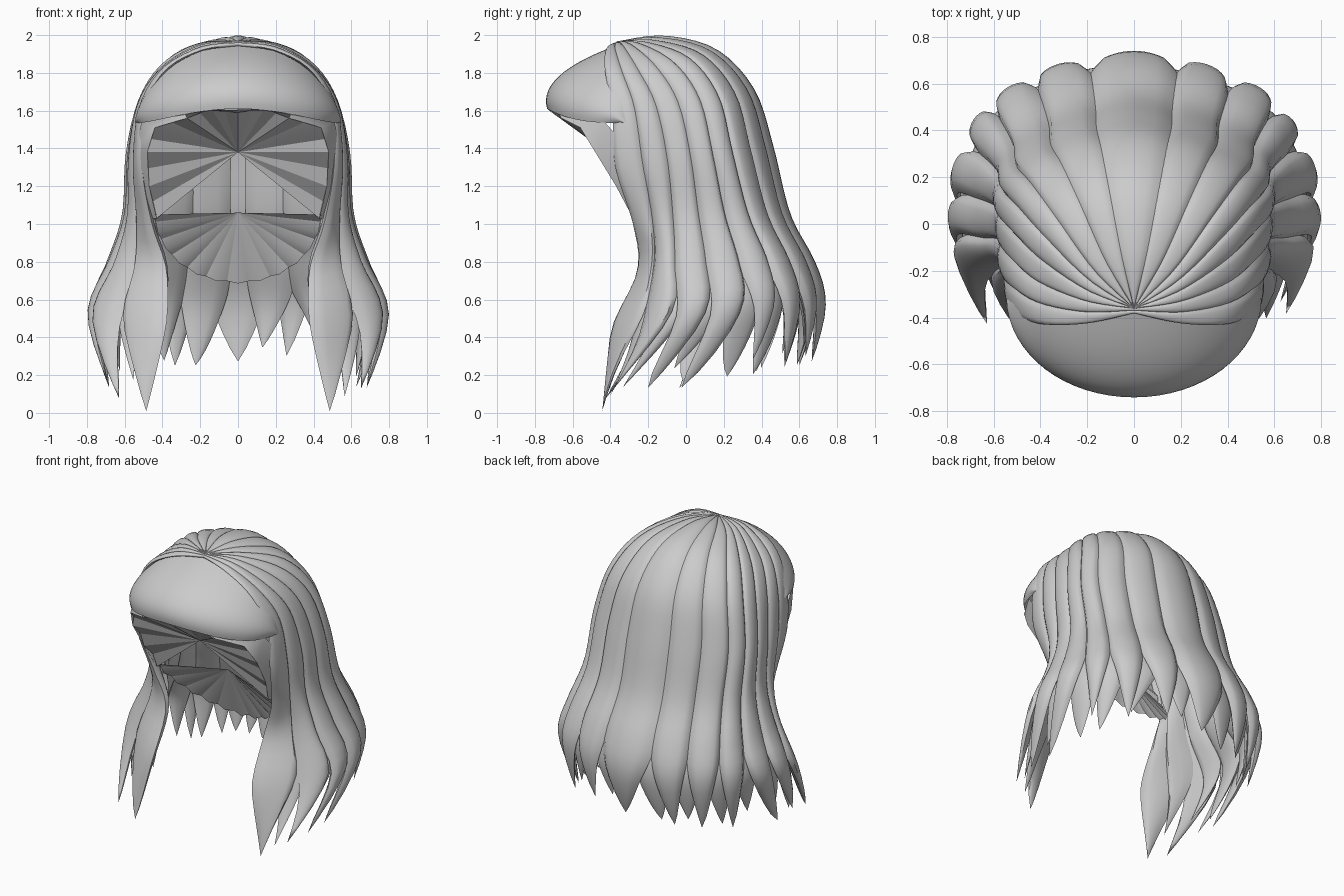
import bpy, bmesh, math, random
from mathutils import Vector as V

if "Cube" in bpy.data.objects:
    bpy.data.objects.remove(bpy.data.objects["Cube"])

random.seed(4)
hair = bpy.data.materials.new("hair_grey")
hair.diffuse_color = (0.6, 0.6, 0.6, 1)
hair.use_nodes = True
hair.node_tree.nodes["Principled BSDF"].inputs["Base Color"].default_value = hair.diffuse_color

# Drape guides from crown to tip: back, back diagonal, side, front edge
GUIDES = [
    [(0, -.36, 1.96), (0, -.12, 1.985), (0, .15, 1.91), (0, .34, 1.70), (0, .43, 1.40),
     (0, .51, 1.05), (0, .63, .80), (0, .70, .55), (0, .66, .24)],
    [(0, -.36, 1.96), (.17, -.20, 1.955), (.33, .02, 1.87), (.44, .17, 1.67), (.50, .24, 1.38),
     (.51, .32, 1.05), (.56, .42, .80), (.61, .48, .55), (.60, .40, .17)],
    [(0, -.36, 1.96), (.20, -.33, 1.94), (.40, -.25, 1.81), (.51, -.16, 1.63), (.555, -.10, 1.35),
     (.56, -.07, 1.05), (.63, -.06, .80), (.755, -.08, .50), (.66, -.36, .09)],
    [(0, -.38, 1.95), (.20, -.42, 1.92), (.39, -.42, 1.81), (.50, -.38, 1.60), (.51, -.36, 1.30),
     (.46, -.27, 1.00), (.39, -.25, .75), (.40, -.39, .42), (.46, -.45, .00)],
]


def spline(a, b, c, d, f):
    return (b * 2 + (c - a) * f + (a * 2 - b * 5 + c * 4 - d) * f * f
            + (b * 3 - a - c * 3 + d) * f ** 3) / 2


def key(i, row):
    if abs(i) > 3:
        return key(int(math.copysign(3, i)), row) * 2 - key(int(math.copysign(2, i)), row)
    p = V(GUIDES[abs(i)][row])
    if i < 0:
        p.x = -p.x
    return p


def drape(s, t):
    """Point on the hair surface: s runs around the head, t from crown to tip."""
    s = max(-3.05, min(3.05, s))
    r = min(max(t, 0), 1) * 8
    j, i = min(int(r), 7), math.floor(s)
    rows = [spline(*(key(i + k, min(max(j + m, 0), 8)) for k in (-1, 0, 1, 2)), s - i)
            for m in (-1, 0, 1, 2)]
    return spline(*rows, r - j)


def finish(name, verts, faces, angle=50):
    me = bpy.data.meshes.new(name)
    me.from_pydata(verts, [], faces)
    bm = bmesh.new()
    bm.from_mesh(me)
    bmesh.ops.remove_doubles(bm, verts=bm.verts, dist=1e-5)
    bmesh.ops.recalc_face_normals(bm, faces=bm.faces)
    bm.to_mesh(me)
    bm.free()
    me.shade_smooth()
    me.set_sharp_from_angle(angle=math.radians(angle))
    me.materials.append(hair)
    ob = bpy.data.objects.new(name, me)
    bpy.context.collection.objects.link(ob)


def lock(name, s0, half, reach=1.0, start=0.0, bulge=.045, sink=0.0, taper=.77, sway=0.0):
    """Closed lens-shaped lock that follows the drape and narrows to a point."""
    rows, cols = 34, 8
    ring = [(-1 + 2 * k / cols, 1) for k in range(cols + 1)]
    ring += [(1 - 2 * k / 6, 0) for k in range(1, 6)]
    n, verts, faces = len(ring), [], []
    for r in range(rows + 1):
        q = r / rows
        t = start + (reach - start) * q
        g = max(0, (q - taper) / (1 - taper))
        w = 1 - g ** 1.8
        h = (.008 + bulge * min(1, t / .8) ** 1.3) * w
        under = (.012 + .03 * max(0, min(1, (t - .5) / .2))) * w
        for u, outer in ring:
            p = drape(s0 + half * u * w + sway * g * g, t)
            out = (p - V((0, -.1, min(p.z, 1.3)))).normalized()
            arch = math.sqrt(max(0, 1 - u * u))
            verts.append(p + out * ((h if outer else -under) * arch - sink))
    for r in range(rows):
        for k in range(n):
            a, b = r * n + k, r * n + (k + 1) % n
            faces.append((a, b, b + n, a + n))
    faces.append(tuple(range(n)))
    finish(name, verts, faces)


# Main locks, with thinner locks showing between them
lock("back_centre_lock", 0, .31, .98, bulge=.05)
EDGES = [.29, .64, .99, 1.32, 1.64, 2.0, 2.48, 3.04]
LAST = len(EDGES) - 2
for side, label in ((1, "right"), (-1, "left")):
    for i, (a, b) in enumerate(zip(EDGES, EDGES[1:])):
        lock(f"{label}_lock_{i + 1}", side * (a + b) / 2, (b - a) * .53,
             1 if i == LAST else random.uniform(.95, 1), bulge=.05 if i < 4 else .04,
             taper=.77 if i < 5 else .82,
             sway=side * (random.uniform(-.1, .1) if i < LAST else .12))
    for i, e in enumerate(EDGES[:-1]):
        lock(f"{label}_under_lock_{i + 1}", side * e, .21, random.uniform(.94, .99),
             start=.45, bulge=.03, sink=.045, taper=.66, sway=side * random.uniform(-.1, .1))

# Swept fringe: arcs from the parting, bulging forward to the hem
verts, faces, NU, NV = [], [], 32, 14
for i in range(NU + 1):
    ph = math.pi * (i / NU - .5)
    sn, c = math.sin(ph), max(0, math.cos(ph))
    top = V((.53 * sn, -.31 - .06 * c, 1.54 + .405 * c))
    mid = V((.56 * sn, -.33 - .46 * c, 1.54 + .25 * c))
    hem = V((.53 * sn, -.33 - .405 * c, 1.535 + .075 * c ** 3))
    for j in range(NV + 1):
        f = j / NV
        verts.append(top * (1 - f) ** 2 + mid * 2 * f * (1 - f) + hem * f * f)
for i in range(NU):
    for j in range(NV):
        a = i * (NV + 1) + j
        faces.append((a, a + 1, a + NV + 2, a + NV + 1))
finish("fringe", verts, faces)

# Hairline strip around the face opening, and pleated fan inside it
INNER = [(.43, -.28, 1.03), (.47, -.37, 1.20), (.48, -.48, 1.38), (.44, -.56, 1.51),
         (.27, -.66, 1.56), (.14, -.70, 1.61), (0, -.71, 1.59)]
OUTER = [(.53, -.20, 1.03), (.55, -.25, 1.20), (.55, -.29, 1.38), (.51, -.43, 1.54),
         (.28, -.67, 1.58), (.14, -.72, 1.60), (0, -.73, 1.605)]


def both_sides(half):
    return [V(p) for p in half] + [V((-x, y, z)) for x, y, z in half[-2::-1]]


inner, outer = both_sides(INNER), both_sides(OUTER)
n = len(inner)
finish("hairline_strip", inner + outer,
       [(k, k + 1, k + 1 + n, k + n) for k in range(n - 1)])


def fan(name, apex, rim, angle):
    finish(name, [V(apex)] + rim, [(0, k, k + 1) for k in range(1, len(rim))], angle)


pleats = []
for a, b in zip(inner, inner[1:]):
    pleats += [a, a.lerp(b, .5) + V((0, .025, .005))]
fan("upper_lining_fan", (0, -.42, 1.38), pleats + [inner[-1]], 15)

# Lower lining fan at the nape
rim = []
for k in range(25):
    a = math.pi * k / 24
    rim.append(V((.44 * math.cos(a), -.29 + .32 * math.sin(a) + .014 * (k % 2),
                  1.05 - .365 * math.sin(a) + .01 * (k % 2))))
fan("lower_lining_fan", (0, -.11, 1.06), rim, 30)
